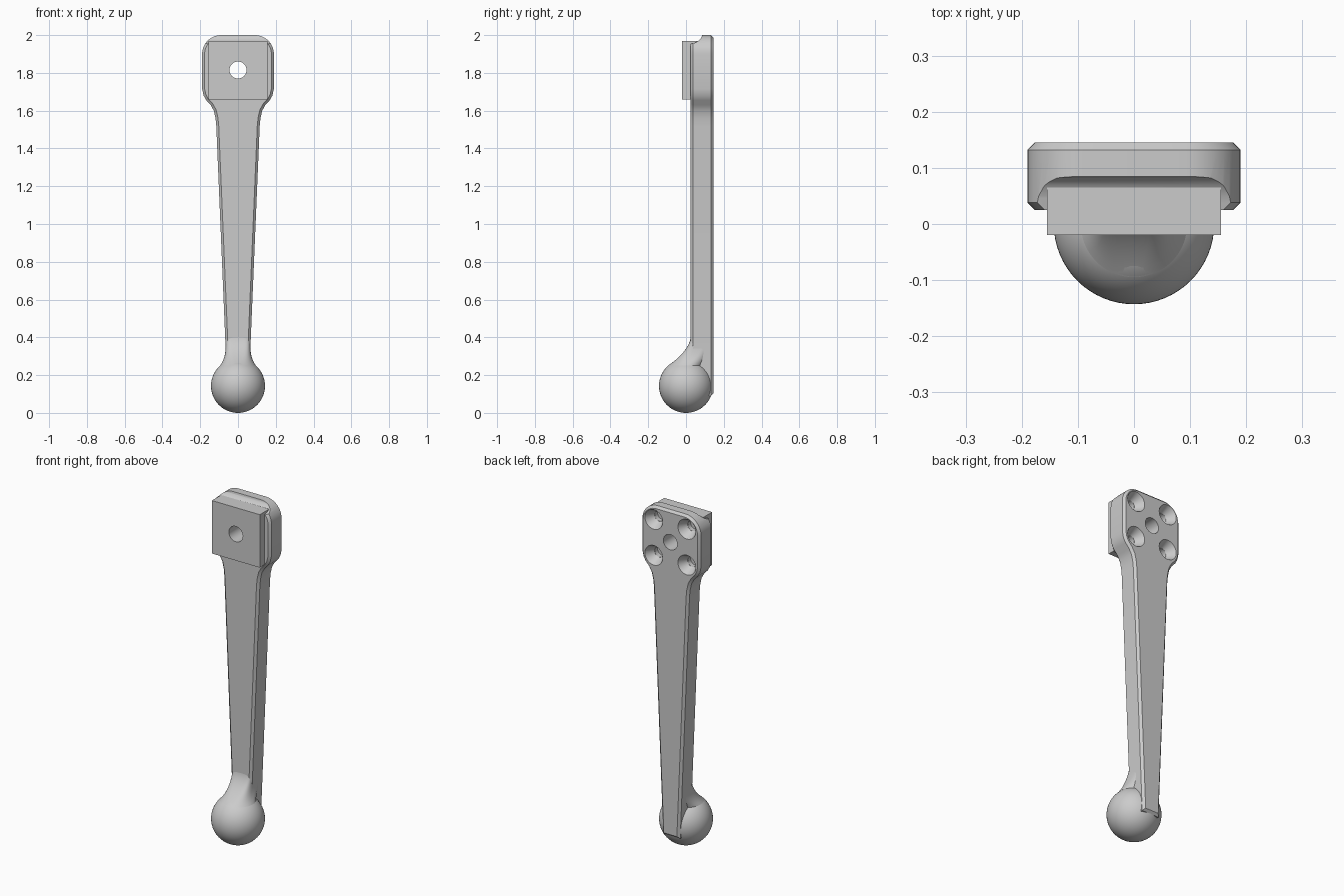
import bpy, bmesh
from math import sin, cos, pi, sqrt
from mathutils import Matrix

if "Cube" in bpy.data.objects:
    bpy.data.objects.remove(bpy.data.objects["Cube"])

# Single grey material
grey = bpy.data.materials.new("light_grey")
grey.use_nodes = True
COLOUR = (0.6, 0.6, 0.6, 1)
grey.diffuse_color = COLOUR
grey.node_tree.nodes["Principled BSDF"].inputs["Base Color"].default_value = COLOUR

BALL_R = 0.143
BACK, FRONT = 0.145, 0.025
HOLE_Z = 1.815


def make(name, bm):
    bmesh.ops.recalc_face_normals(bm, faces=bm.faces)
    mesh = bpy.data.meshes.new(name)
    bm.to_mesh(mesh)
    bm.free()
    obj = bpy.data.objects.new(name, mesh)
    bpy.context.collection.objects.link(obj)
    mesh.materials.append(grey)
    return obj


def prism(points, offset):
    """Extrude a closed 3D outline; returns the bmesh and its two caps."""
    bm = bmesh.new()
    cap = bm.faces.new([bm.verts.new(p) for p in points])
    ext = bmesh.ops.extrude_face_region(bm, geom=[cap], use_keep_orig=True)
    verts = [g for g in ext["geom"] if isinstance(g, bmesh.types.BMVert)]
    other = [g for g in ext["geom"] if isinstance(g, bmesh.types.BMFace)][0]
    bmesh.ops.translate(bm, verts=verts, vec=offset)
    bmesh.ops.recalc_face_normals(bm, faces=bm.faces)
    return bm, [cap, other]


def cone(name, x, z, y0, y1, r0, r1):
    """Round cutter running along y."""
    bm = bmesh.new()
    spin = Matrix.Translation((x, (y0 + y1) / 2, z)) @ Matrix.Rotation(-pi / 2, 4, "X")
    bmesh.ops.create_cone(bm, cap_ends=True, segments=40, radius1=r0, radius2=r1,
                          depth=y1 - y0, matrix=spin)
    return make(name, bm)


def cut(target, cutter):
    cutter.hide_render = True
    mod = target.modifiers.new("cut", "BOOLEAN")
    mod.operation, mod.solver, mod.object = "DIFFERENCE", "EXACT", cutter
    bpy.context.view_layer.objects.active = target
    bpy.ops.object.modifier_apply(modifier=mod.name)
    bpy.data.objects.remove(cutter)


def smooth(obj, angle=0.5):
    bpy.ops.object.select_all(action="DESELECT")
    obj.select_set(True)
    bpy.context.view_layer.objects.active = obj
    bpy.ops.object.shade_smooth_by_angle(angle=angle)


# Lever arm: tapered shaft flaring into a rounded square head
half = [(0.055, 0.09), (0.065, 0.33), (0.115, 1.52), (0.119, 1.56), (0.128, 1.6),
        (0.145, 1.63), (0.168, 1.655), (0.182, 1.68), (0.19, 1.715)]
half += [(0.09 + 0.1 * cos(i * pi / 20), 1.9 + 0.1 * sin(i * pi / 20)) for i in range(11)]
outline = half + [(-x, z) for x, z in reversed(half)]
bm, caps = prism([(x, FRONT, z) for x, z in outline], (0, BACK - FRONT, 0))
rim = list({e for f in caps for e in f.edges})
bmesh.ops.bevel(bm, geom=rim, offset=0.013, segments=1, affect="EDGES", clamp_overlap=True)
arm = make("lever_arm", bm)

# Scooped step across the top front of the head
scoop = [(-0.1, 1.953), (0.025, 1.953), (0.05, 1.96), (0.07, 1.973), (0.082, 1.988),
         (0.086, 2.005), (0.086, 2.1), (-0.1, 2.1)]
bm, _ = prism([(-0.3, y, z) for y, z in scoop], (0.6, 0, 0))
cut(arm, make("scoop_cutter", bm))

# Countersunk screw holes in the back and the central through hole
for sx in (-1, 1):
    for sz in (-1, 1):
        x, z = sx * 0.107, HOLE_Z + sz * 0.105
        cut(arm, cone("countersink_cutter", x, z, 0.095, BACK + 0.01, 0.03, 0.063))
        cut(arm, cone("screw_cutter", x, z, 0.06, BACK, 0.029, 0.029))
cut(arm, cone("centre_cutter", 0, HOLE_Z, -0.1, 0.3, 0.045, 0.045))
smooth(arm)

# Square mounting plate on the front of the head
bm, _ = prism([(x, -0.02, z) for x, z in
               ((-0.155, 1.66), (0.155, 1.66), (0.155, 1.97), (-0.155, 1.97))],
              (0, 0.088, 0))
plate = make("mounting_plate", bm)
cut(plate, cone("plate_cutter", 0, HOLE_Z, -0.1, 0.3, 0.045, 0.045))
smooth(plate)

# Ball grip
bm = bmesh.new()
bmesh.ops.create_uvsphere(bm, u_segments=64, v_segments=32, radius=BALL_R,
                          matrix=Matrix.Translation((0, 0, BALL_R)))
smooth(make("ball_grip", bm))

# Neck fillet: circle on the ball easing into the shaft's rectangular section
bm = bmesh.new()
Z0, Z1, STEPS, SIDES = 0.25, 0.42, 14, 64
r0 = sqrt(BALL_R ** 2 - (Z0 - BALL_R) ** 2)


def squared(v):
    return (abs(v) ** 0.35) * (1 if v > 0 else -1)


rings = []
for i in range(STEPS + 1):
    s = i / STEPS
    kx, ky = (1 - s) ** 4, (1 - s) ** 2
    ring = []
    for j in range(SIDES):
        a = 2 * pi * j / SIDES
        c, d = cos(a), sin(a)
        x = r0 * c * kx + 0.064 * squared(c) * (1 - kx)
        y = r0 * d * ky + (0.08 + 0.053 * squared(d)) * (1 - ky)
        ring.append(bm.verts.new((x, y, Z0 + (Z1 - Z0) * s)))
    rings.append(ring)
for low, high in zip(rings, rings[1:]):
    for j in range(SIDES):
        k = (j + 1) % SIDES
        bm.faces.new((low[j], low[k], high[k], high[j]))
bm.faces.new(rings[0])
bm.faces.new(rings[-1])
smooth(make("neck_fillet", bm), 0.8)
